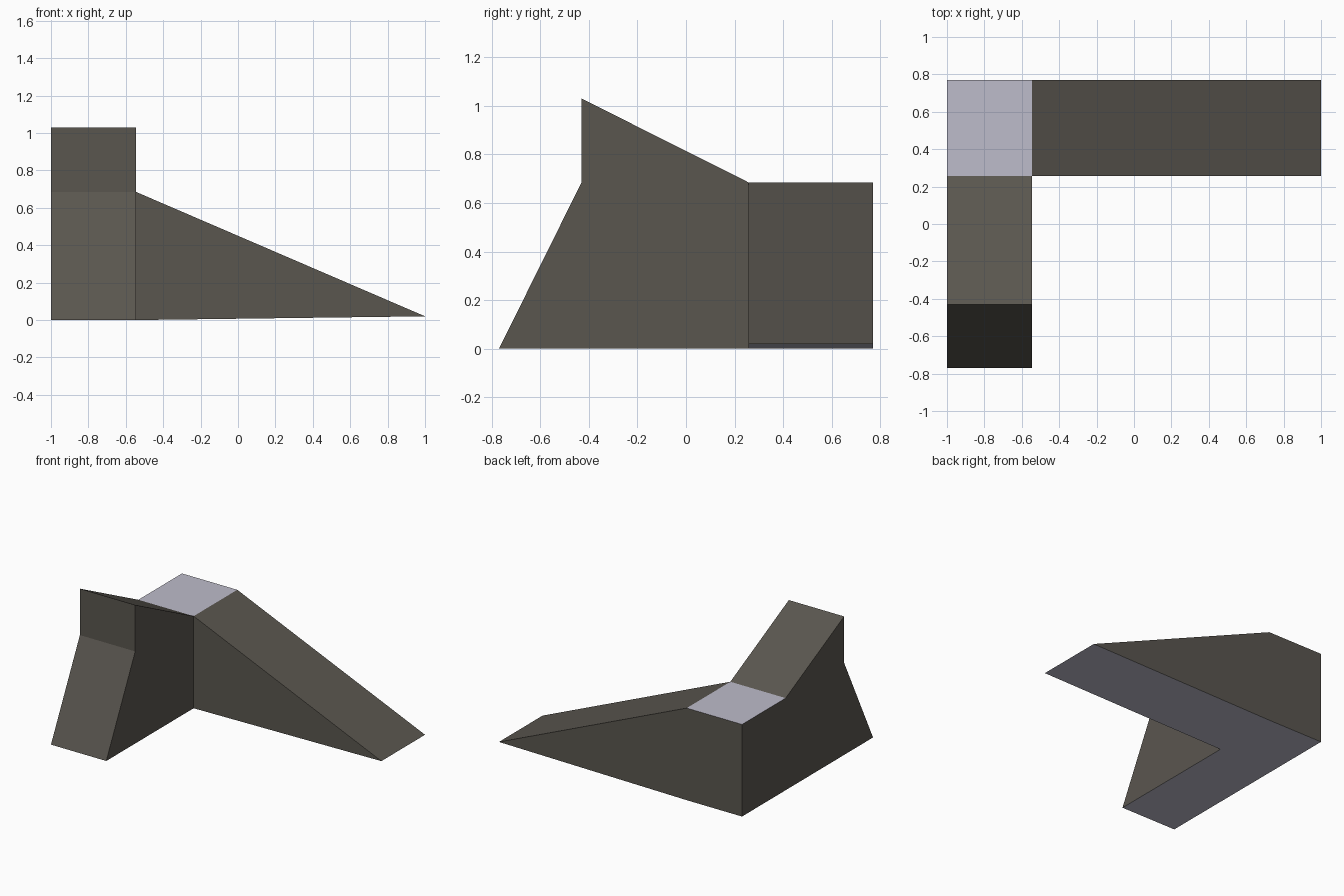
import bpy, bmesh
from mathutils import Vector

if "Cube" in bpy.data.objects:
    bpy.data.objects.remove(bpy.data.objects["Cube"])

X0, X1, X2 = -1.0, -0.545, 1.0      # outer wall, inner corner, ramp tip
Y0, Y1 = 0.257, 0.77                # inner corner, back wall
H, PEAK = 0.685, 1.03               # flat roof, front peak


def material(name, rgb):
    m = bpy.data.materials.new(name)
    m.diffuse_color = (*rgb, 1)
    m.use_nodes = True
    m.node_tree.nodes["Principled BSDF"].inputs["Base Color"].default_value = m.diffuse_color
    return m


def prism(bm, points, sweep):
    """Solid made by sweeping a closed outline along a vector."""
    face = bm.faces.new([bm.verts.new(p) for p in points])
    geom = bmesh.ops.extrude_face_region(bm, geom=[face], use_keep_orig=True)["geom"]
    bmesh.ops.translate(bm, vec=Vector(sweep),
                        verts=[g for g in geom if isinstance(g, bmesh.types.BMVert)])


bm = bmesh.new()
# Front wing with a peaked roof and sloping foot
front = [(-0.77, 0), (-0.43, H), (-0.43, PEAK), (Y0, H), (Y0, 0)]
prism(bm, [(X0, y, z) for y, z in front], (X1 - X0, 0, 0))
# Corner block and side ramp
for outline in ([(X0, 0), (X0, H), (X1, H), (X1, 0)], [(X1, 0), (X1, H), (X2, 0.02)]):
    prism(bm, [(x, Y0, z) for x, z in outline], (0, Y1 - Y0, 0))

# Weld the parts into one shell and drop the walls between them
bmesh.ops.remove_doubles(bm, verts=bm.verts, dist=1e-4)
inner = [f for f in bm.faces
         if (all(abs(v.co.y - Y0) < 1e-4 and v.co.x < X1 + 1e-4 for v in f.verts)
             or all(abs(v.co.x - X1) < 1e-4 and v.co.y > Y0 - 1e-4 for v in f.verts))]
bmesh.ops.delete(bm, geom=inner, context='FACES')
bmesh.ops.recalc_face_normals(bm, faces=bm.faces)

# Level roof and underside are pale, everything else is dark
for f in bm.faces:
    f.material_index = 1 if abs(f.normal.z) > 0.99 else 0

mesh = bpy.data.meshes.new("corner_ramp")
bm.to_mesh(mesh)
bm.free()
mesh.materials.append(material("dark warm grey", (0.102, 0.093, 0.078)))
mesh.materials.append(material("pale lavender grey", (0.515, 0.503, 0.597)))
bpy.context.collection.objects.link(bpy.data.objects.new("corner_ramp", mesh))
